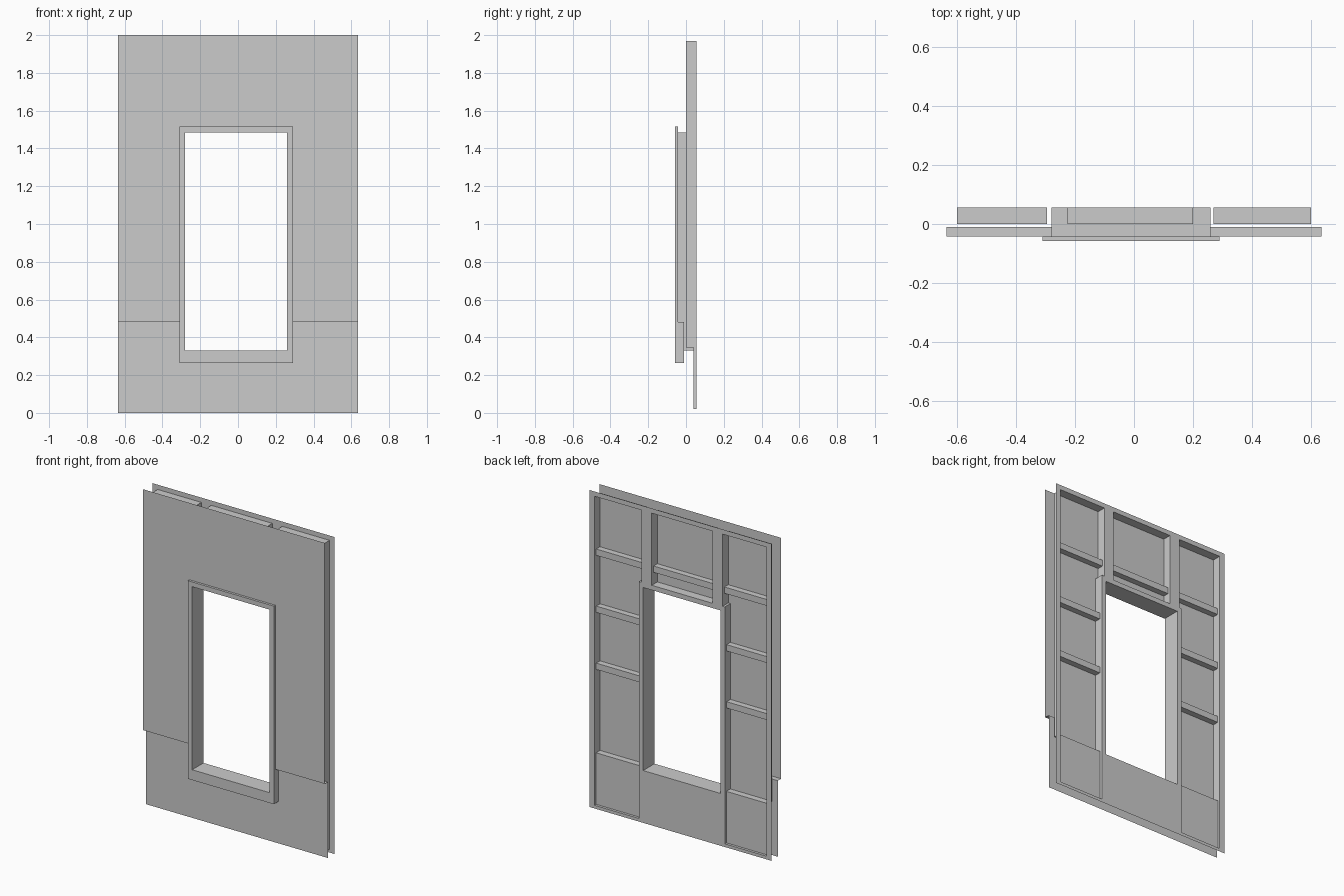
import bpy

if "Cube" in bpy.data.objects:
    bpy.data.objects.remove(bpy.data.objects["Cube"])

FRONT, UPPER, LOWER, BACK = -0.057, -0.042, -0.01, 0.056
L, R, B, T = -0.28, 0.26, 0.33, 1.485          # window opening
FL, FR, FB, FT = -0.31, 0.29, 0.265, 1.515     # window trim outline
W = 0.635                                      # half width of wall
IN = 0.6                                       # half width inside back flanges


def make(name, quads):
    verts, faces = [], []
    for q in quads:
        faces.append(tuple(range(len(verts), len(verts) + len(q))))
        verts += q
    mesh = bpy.data.meshes.new(name)
    mesh.from_pydata(verts, [], faces)
    obj = bpy.data.objects.new(name, mesh)
    bpy.context.collection.objects.link(obj)
    return obj


def upright(x0, x1, z0, z1, y, back=False):
    q = [(x0, y, z0), (x1, y, z0), (x1, y, z1), (x0, y, z1)]
    return q[::-1] if back else q


def side(x, y0, y1, z0, z1):
    return [(x, y0, z0), (x, y1, z0), (x, y1, z1), (x, y0, z1)]


def level(x0, x1, y0, y1, z):
    return [(x0, y0, z), (x1, y0, z), (x1, y1, z), (x0, y1, z)]


def tube(x0, x1, z0, z1, y0, y1):
    return [side(x0, y0, y1, z0, z1), side(x1, y0, y1, z0, z1),
            level(x0, x1, y0, y1, z0), level(x0, x1, y0, y1, z1)]


def ring(outer, inner, y, back=False):
    a, b, c, d = outer
    e, f, g, h = inner
    return [upright(a, e, c, d, y, back), upright(f, b, c, d, y, back),
            upright(e, f, c, g, y, back), upright(e, f, h, d, y, back)]


def bar(x0, x1, z0, z1, y0, y1):
    return tube(x0, x1, z0, z1, y0, y1) + [upright(x0, x1, z0, z1, y0),
                                          upright(x0, x1, z0, z1, y1, True)]


# Front cladding: upper skin overhangs the lower skin with a small ledge
make("upper_cladding", [
    upright(-W, L, 0.48, T, UPPER), upright(R, W, 0.48, T, UPPER),
    upright(-W, W, T, 2, UPPER)])
make("lower_cladding", [
    upright(-W, L, B, 0.48, LOWER), upright(R, W, B, 0.48, LOWER),
    upright(-W, W, 0, B, LOWER)])
make("cladding_ledge", [level(-W, L, UPPER, LOWER, 0.48),
                        level(R, W, UPPER, LOWER, 0.48)])

# Window trim and deep reveal
make("window_trim", ring((FL, FR, FB, FT), (L, R, B, T), FRONT) + [
    level(FL, FR, FRONT, UPPER, FT), level(FL, FR, FRONT, LOWER, FB),
    side(FL, FRONT, UPPER, 0.48, FT), side(FR, FRONT, UPPER, 0.48, FT),
    side(FL, FRONT, LOWER, FB, 0.48), side(FR, FRONT, LOWER, FB, 0.48)])
make("window_reveal", tube(L, R, B, T, FRONT, BACK))

# Back flanges around the edge
make("back_flange", ring((-W, W, 0, 2), (-IN, IN, 0.02, 1.97), BACK, True))

# Raised back face around and below the window, and the studs above it
make("window_surround", [
    upright(FL, L, 0.02, FT, BACK, True), upright(R, FR, 0.02, FT, BACK, True),
    upright(L, R, 0.02, B, BACK, True), upright(L, R, T, FT, BACK, True)])
make("back_studs", [upright(-0.295, -0.225, FT, 1.97, BACK, True),
                    upright(0.20, 0.27, FT, 1.97, BACK, True)])

# Recessed side bays: deep above, shallow below
for label, outer, stud, jamb in (("left", -IN, -0.295, FL), ("right", IN, 0.27, FR)):
    a, b = sorted((outer, jamb))
    c, d = sorted((outer, stud))
    e, f = sorted((stud, jamb))
    make(label + "_bay", [
        upright(a, b, 0.345, FT, 0, True), upright(c, d, FT, 1.97, 0, True),
        upright(a, b, 0.02, 0.345, 0.04, True),
        level(a, b, 0, 0.04, 0.345), level(a, b, 0.04, BACK, 0.02),
        level(c, d, 0, BACK, 1.97), level(e, f, 0, BACK, FT),
        side(outer, 0, BACK, 0.345, 1.97), side(outer, 0.04, BACK, 0.02, 0.345),
        side(jamb, 0, BACK, 0.345, FT), side(jamb, 0.04, BACK, 0.02, 0.345),
        side(stud, 0, BACK, FT, 1.97)])
    for z in (0.89, 1.25, 1.61):
        x0, x1 = (c, d) if z > FT else (a, b)
        make(label + "_cross_rail", bar(x0, x1, z - 0.02, z + 0.02, 0, 0.038))

# Recessed bay over the window
make("top_bay", tube(-0.225, 0.20, FT, 1.97, 0, BACK)
     + [upright(-0.225, 0.20, FT, 1.97, 0, True)])
make("top_cross_rail", bar(-0.225, 0.20, 1.59, 1.63, 0, 0.038))
